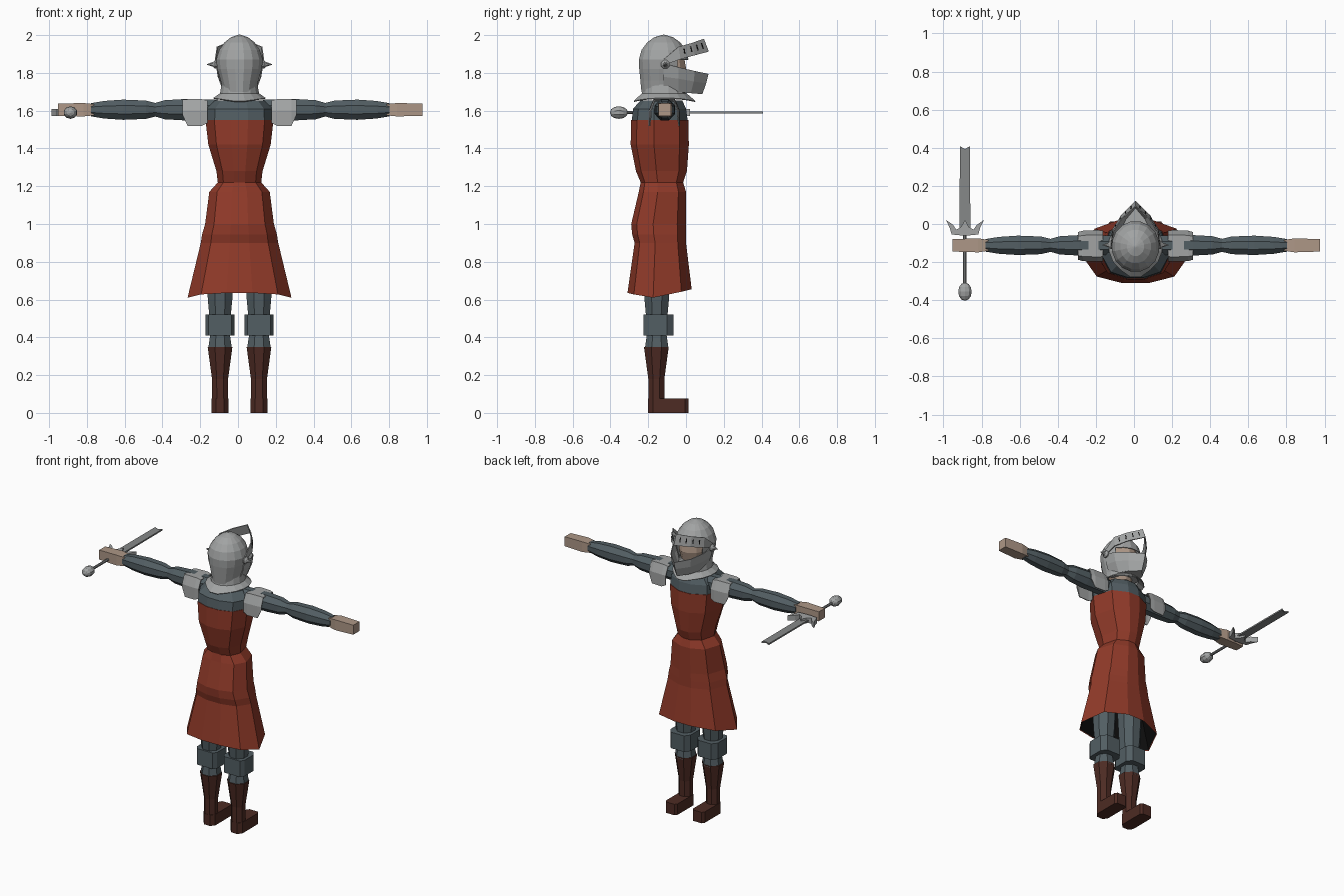
import bpy, bmesh, math
from mathutils import Vector

if "Cube" in bpy.data.objects:
    bpy.data.objects.remove(bpy.data.objects["Cube"])

CX, CY = 0.008, -0.115


def material(name, rgb):
    m = bpy.data.materials.new(name)
    m.diffuse_color = (*rgb, 1)
    m.use_nodes = True
    m.node_tree.nodes["Principled BSDF"].inputs["Base Color"].default_value = m.diffuse_color
    return m


RED = material("red cloth", (0.28, 0.042, 0.022))
SLATE = material("slate mail", (0.085, 0.112, 0.125))
STEEL = material("light steel", (0.36, 0.37, 0.37))
DARK_STEEL = material("sword steel", (0.24, 0.25, 0.25))
BOOT = material("boot leather", (0.075, 0.024, 0.017))
SKIN = material("skin", (0.42, 0.31, 0.24))
BLACK = material("dark lining", (0.004, 0.004, 0.004))


def build(name, verts, faces, mats, rule=None, recalc=True, thick=0):
    me = bpy.data.meshes.new(name)
    me.from_pydata([tuple(v) for v in verts], [], faces)
    for m in mats:
        me.materials.append(m)
    bm = bmesh.new()
    bm.from_mesh(me)
    bmesh.ops.remove_doubles(bm, verts=bm.verts, dist=1e-5)
    if recalc:
        bmesh.ops.recalc_face_normals(bm, faces=bm.faces)
    if rule:
        for f in bm.faces:
            f.material_index = rule(f.calc_center_median())
    bm.to_mesh(me)
    bm.free()
    ob = bpy.data.objects.new(name, me)
    bpy.context.collection.objects.link(ob)
    if thick:
        s = ob.modifiers.new("thickness", "SOLIDIFY")
        s.thickness = thick
        s.offset = 0
    return ob


def loft(name, rings, mats, caps=(True, True), closed=True, keep=None, **kw):
    """Skin a list of equal rings; keep(centre) may drop faces."""
    n = len(rings[0])
    verts = [Vector(p) for r in rings for p in r]
    faces = []
    for i in range(len(rings) - 1):
        for j in range(n if closed else n - 1):
            k = (j + 1) % n
            f = (i * n + j, i * n + k, (i + 1) * n + k, (i + 1) * n + j)
            if keep is None or keep(sum((verts[q] for q in f), Vector()) / 4):
                faces.append(f)
    if caps[0]:
        faces.append(tuple(range(n))[::-1])
    if caps[1]:
        faces.append(tuple(range((len(rings) - 1) * n, len(rings) * n)))
    return build(name, verts, faces, mats, **kw)


def oval(cx, cy, z, rx, ry, n=8):
    return [(cx + rx * math.cos(2 * math.pi * (i + .5) / n),
             cy + ry * math.sin(2 * math.pi * (i + .5) / n), z) for i in range(n)]


def prism(name, outline, z0, z1, mat):
    return loft(name, [[(x, y, z) for x, y in outline] for z in (z0, z1)], [mat])


def mirrored(half):
    """Closed outline from points on the +x side, back to front."""
    return half + [(-x, y) for x, y in reversed(half)]


# Tunic and torso share one ten-sided section
SECTION = mirrored([(.25, -1), (.74, -.8), (1, -.2), (.78, .68), (.23, 1)])


def body(z, rx, yb, yf):
    c, r = (yb + yf) / 2, (yf - yb) / 2
    return [(CX + x * rx, c + y * r, z) for x, y in SECTION]


hem = [(x, y, .61 + .045 * max(0, (y + .15) / .18) + .025 * max(0, (-.2 - y) / .11))
       for x, y, z in body(.62, .275, -.31, .03)]
skirt = [hem, body(.90, .205, -.272, 0), body(.945, .198, -.285, 0), body(1.0, .182, -.29, 0),
         body(1.17, .16, -.25, 0), body(1.22, .115, -.24, -.015), body(1.28, .122, -.265, .005),
         body(1.42, .165, -.293, .015), body(1.55, .18, -.29, .012)]
loft("tunic", skirt, [RED], caps=(False, True))
lining = [[(x * .985, y * .985 - .002, z + .004) for x, y, z in hem], body(.85, .2, -.265, -.01)]
loft("tunic_lining", lining, [BLACK], caps=(False, True))
loft("mail_shoulders", [body(1.54, .178, -.288, .01), body(1.61, .175, -.28, 0),
                        body(1.655, .13, -.24, -.02)], [SLATE])

# Legs, knee guards, boots and feet
for s, side in ((-1, "left"), (1, "right")):
    x = CX + s * .103
    loft(side + "_leg", [oval(x, -.155, z, r, r) for z, r in
         ((.34, .068), (.41, .057), (.5, .06), (.6, .07), (.8, .08))], [SLATE])
    knee = mirrored([(.06, -.225), (.077, -.2), (.077, -.1), (.05, -.065)])
    prism(side + "_knee_guard", [(x + a, b) for a, b in knee], .41, .52, SLATE)
    loft(side + "_boot", [oval(x, -.157, z, r, r) for z, r in
         ((0, .045), (.18, .046), (.35, .071))], [BOOT])
    foot = mirrored([(.022, -.2), (.044, -.175), (.044, -.005), (.032, .012)])
    prism(side + "_foot", [(x + a, b) for a, b in foot], 0, .075, BOOT)

    # Arm along x, then a blocky hand
    def cross(d, ry, rz, n=8, zc=1.605):
        return [(.012 + s * d, y, z) for y, z, _ in oval(-.112, zc, 0, ry, rz, n)]

    loft(side + "_arm", [cross(d, r, r * 1.05) for d, r in
         ((.12, .055), (.3, .058), (.40, .052), (.45, .037), (.50, .05),
          (.62, .055), (.72, .048), (.79, .036))], [SLATE])
    loft(side + "_hand", [cross(d, a, b, 4) for d, a, b in
         ((.775, .04, .042), (.83, .052, .05), (.965, .046, .046))], [SKIN])

    # Shoulder plate: thin arched sheet over the upper arm
    def arch(d, w, top, low):
        return [(CX + s * d, CY + y, z) for y, z in
                ((-w, low), (-w, 1.60), (-w * .7, top), (w * .7, top), (w, 1.60), (w, low))]

    loft(side + "_shoulder_plate", [arch(.17, .078, 1.652, 1.535), arch(.2, .08, 1.658, 1.52),
         arch(.275, .077, 1.658, 1.52), arch(.30, .07, 1.655, 1.575)],
         [STEEL], caps=(False, False), closed=False, thick=.006)

    # Spiked visor hinge
    spike = [[(CX + s * d, y, z) for y, z, _ in oval(-.11, 1.845, 0, r, r)]
             for d, r in ((.105, .022), (.13, .024), (.14, .014), (.172, .002))]
    loft(side + "_hinge_spike", spike, [STEEL])

# Gorget with front and back points
flare = oval(CX, CY, 1.645, .14, .15, 16)
flare = [(x, y + (.03 if y > CY else -.025) * max(0, 1 - abs(x - CX) / .06),
          z + .02 * abs(x - CX) / .14) for x, y, z in flare]
loft("gorget", [flare, oval(CX, CY, 1.69, .103, .118, 16), oval(CX, CY, 1.76, .09, .105, 16)],
     [STEEL], caps=(False, False), thick=.006)

# Head, helmet bowl with a face opening
loft("head", [oval(CX, CY + .005, z, rx, ry, 12) for z, rx, ry in
     ((1.68, .05, .06), (1.73, .075, .095), (1.82, .095, .115), (1.90, .085, .1), (1.94, .04, .05))],
     [SKIN])
loft("helmet_bowl", [oval(CX, -.118, z, rx, ry, 16) for z, rx, ry in
     ((1.70, .085, .118), (1.76, .1, .124), (1.82, .118, .13), (1.87, .124, .132), (1.92, .108, .118),
      (1.96, .08, .088), (1.987, .045, .05), (2.0, .004, .004))], [STEEL], caps=(False, True),
     keep=lambda c: c.y < -.06 or c.z > 1.885, thick=.004)


def wrap(half):
    """Open strip around the face from points (x, y, z) ending at the tip."""
    return [(CX + x, y, z) for x, y, z in half] + [(CX - x, y, z) for x, y, z in reversed(half[:-1])]


# Pointed jaw guard
jaw = [wrap([(.124, -.12, 1.85), (.118, -.04, 1.83), (.075, .045, 1.81), (0, .117, 1.795)]),
       wrap([(.113, -.12, 1.78), (.108, -.04, 1.77), (.07, .04, 1.755), (0, .104, 1.745)]),
       wrap([(.085, -.12, 1.705), (.08, -.04, 1.70), (.052, .025, 1.695), (0, .085, 1.69)])]
loft("jaw_guard", jaw, [STEEL], caps=(False, False), closed=False, thick=.005)
build("jaw_base", jaw[2], [tuple(range(7))], [STEEL], thick=.005)

# Raised pointed visor with breathing slits
low = [(.127, -.12, 1.84), (.12, -.03, 1.872), (.072, .045, 1.893), (0, .118, 1.912)]
high = [(.127, -.115, 1.875), (.118, -.04, 1.938), (.07, .03, 1.958), (0, .092, 1.98)]
loft("visor", [wrap(low), wrap(high)], [STEEL], caps=(False, False), closed=False, thick=.006)
verts, faces = [], []
for s in (-1, 1):
    for seg, t in ((1, .35), (1, .85), (2, .3), (2, .7)):
        a, b = Vector(low[seg]).lerp(Vector(low[seg + 1]), t), Vector(high[seg]).lerp(Vector(high[seg + 1]), t)
        along = (Vector(low[seg + 1]) - Vector(low[seg])).normalized() * .003
        out = along.cross(b - a).normalized() * .0045
        out *= 1 if out.y > 0 else -1
        p, q = a.lerp(b, .3) + out, a.lerp(b, .75) + out
        base = len(verts)
        verts += [(CX + s * v.x, v.y, v.z) for v in (p - along, p + along, q + along, q - along)]
        f = tuple(range(base, base + 4))
        faces.append(f if s > 0 else f[::-1])
build("visor_slits", verts, faces, [BLACK], recalc=False, thick=.002)

# Sword: grip, pommel, winged guard and notched blade
SX, SZ = -.887, 1.59


def along_y(name, stations, mat, n=8):
    loft(name, [[(x, y, z) for x, z, _ in oval(SX, SZ, 0, r, r * .9, n)] for y, r in stations], [mat])


along_y("sword_grip", [(-.32, .01), (-.03, .01)], DARK_STEEL)
along_y("sword_pommel", [(-.355 - .047 * math.cos(math.pi * i / 6), .003 + .034 * math.sin(math.pi * i / 6))
                         for i in range(7)], STEEL, 10)
guard = mirrored([(.02, -.06), (.07, -.055), (.08, -.02), (.1, .022), (.062, -.005), (.045, -.03), (.02, -.015),
                  (.003, .018)])
prism("sword_guard", [(SX + x, y) for x, y in guard], SZ - .018, SZ + .018, STEEL)
blade = [(SX + x, y) for x, y in ((-.028, -.02), (.028, -.02), (.027, .408), (0, .394), (-.027, .408))]
prism("sword_blade", blade, SZ - .005, SZ + .005, DARK_STEEL)
